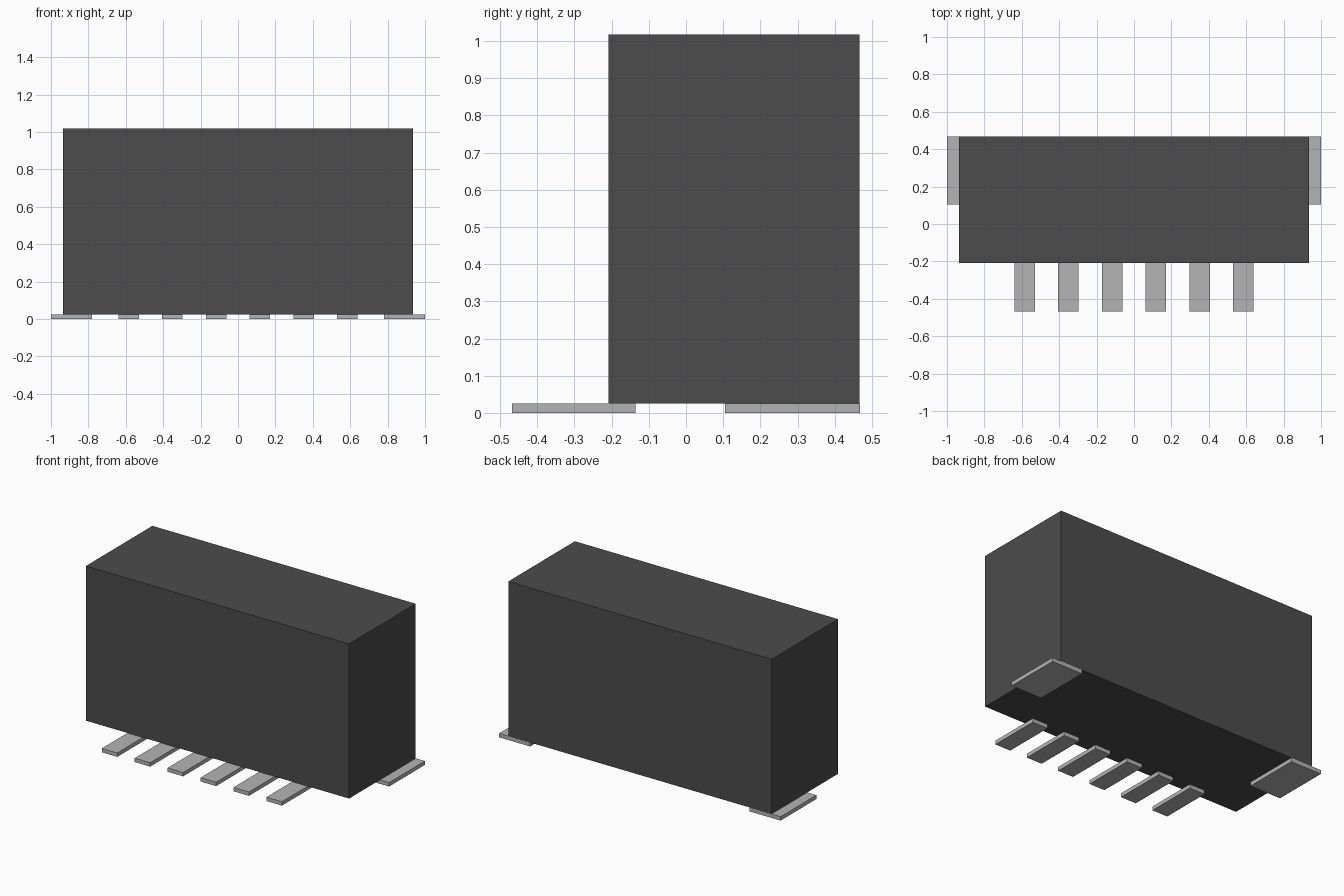
import bpy

cube = bpy.data.objects.get("Cube")
if cube:
    bpy.data.objects.remove(cube, do_unlink=True)


def material(name, value):
    mat = bpy.data.materials.new(name)
    mat.use_nodes = True
    color = (value, value, value, 1)
    mat.diffuse_color = color
    mat.node_tree.nodes["Principled BSDF"].inputs["Base Color"].default_value = color
    return mat


def box(name, low, high, mat):
    """Add a box spanning two opposite corners."""
    center = [(a + b) / 2 for a, b in zip(low, high)]
    bpy.ops.mesh.primitive_cube_add(size=1, location=center)
    obj = bpy.context.object
    obj.name = name
    obj.scale = [b - a for a, b in zip(low, high)]
    bpy.ops.object.transform_apply(location=False, rotation=False, scale=True)
    obj.data.materials.append(mat)
    return obj


dark = material("dark grey plastic", 0.072)
metal = material("light grey metal", 0.455)

PAD_TOP = 0.025
BACK = 0.468

# Housing
box("housing", (-0.935, -0.208, PAD_TOP), (0.935, BACK - 0.001, 1.018), dark)

# Row of contact pins along the front
PITCH, PIN_WIDTH, PINS = 0.234, 0.11, 6
for i in range(PINS):
    x = (i - (PINS - 1) / 2) * PITCH
    box(f"contact_pin_{i + 1}", (x - PIN_WIDTH / 2, -BACK, 0),
        (x + PIN_WIDTH / 2, -0.136, PAD_TOP), metal)

# Wide mounting pads at the back corners
for side, name in ((1, "left"), (-1, "right")):
    xs = sorted((side * 0.78, side * 1.0))
    box(f"mounting_pad_{name}", (xs[0], 0.105, 0), (xs[1], BACK, PAD_TOP), metal)
